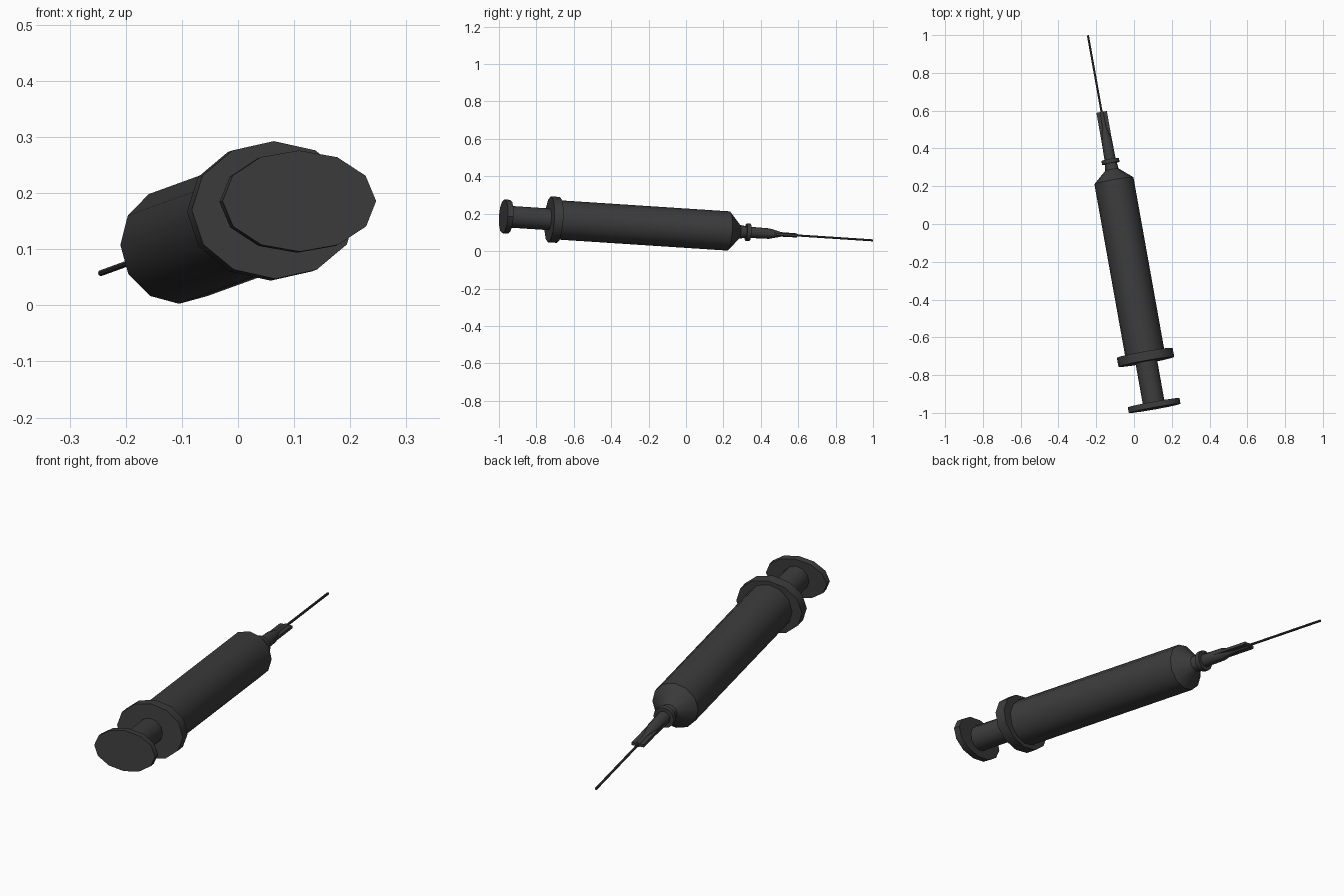
import bpy, bmesh, math
from mathutils import Matrix, Vector

if "Cube" in bpy.data.objects:
    bpy.data.objects.remove(bpy.data.objects["Cube"])

# Tilted axis of the syringe; stations are given by world y along this axis
SX, SZ = -0.179, -0.065
axis = Vector((SX, 1, SZ)).normalized()
side = axis.cross(Vector((0, 0, 1))).normalized()
up = side.cross(axis)
frame = Matrix((side, axis, up)).transposed().to_4x4()
frame.translation = Vector((0.06 + 0.70 * SX, 0, 0.168 + 0.70 * SZ))
STRETCH = Vector((SX, 1, SZ)).length


def finish(name, bm):
    bmesh.ops.recalc_face_normals(bm, faces=bm.faces)
    mesh = bpy.data.meshes.new(name)
    bm.to_mesh(mesh)
    bm.free()
    obj = bpy.data.objects.new(name, mesh)
    obj.matrix_world = frame
    bpy.context.collection.objects.link(obj)
    bpy.ops.object.select_all(action='DESELECT')
    obj.select_set(True)
    bpy.context.view_layer.objects.active = obj
    bpy.ops.object.shade_smooth_by_angle(angle=math.radians(40))
    mat = bpy.data.materials.get("dark") or bpy.data.materials.new("dark")
    mat.diffuse_color = (0.045, 0.045, 0.045, 1)
    mat.use_nodes = True
    mat.node_tree.nodes["Principled BSDF"].inputs["Base Color"].default_value = mat.diffuse_color
    mesh.materials.append(mat)


def lathe(name, profile, sides=12, flat=1.0):
    """Capped tube through (y, radius) stations; flat squashes its height."""
    bm = bmesh.new()
    rings = []
    for y, r in profile:
        rings.append([bm.verts.new((r * math.sin(a), y * STRETCH, r * flat * math.cos(a)))
                      for a in (2 * math.pi * i / sides for i in range(sides))])
    for a, b in zip(rings, rings[1:]):
        for i in range(sides):
            j = (i + 1) % sides
            bm.faces.new((a[i], a[j], b[j], b[i]))
    bm.faces.new(rings[0])
    bm.faces.new(rings[-1])
    finish(name, bm)


# Plunger: oval thumb plate and rod
lathe("thumb_plate", [(-0.976, 0.139), (-0.946, 0.139)], flat=0.65)
lathe("plunger_rod", [(-0.95, 0.058), (-0.71, 0.058)])

# Barrel with oval finger flange and tapered nose
lathe("finger_flange", [(-0.73, 0.15), (-0.682, 0.15)], flat=0.82)
lathe("barrel", [(-0.70, 0.105), (0.229, 0.105), (0.288, 0.036), (0.33, 0.03)])

# Needle hub: collar, tapering body and two side fins
lathe("hub_collar", [(0.321, 0.047), (0.342, 0.047)])
lathe("needle_hub", [(0.335, 0.03), (0.445, 0.028), (0.51, 0.012), (0.593, 0.011)])
bm = bmesh.new()
bmesh.ops.create_cube(bm, size=1, matrix=Matrix.Translation((0, 0.495 * STRETCH, 0))
                      @ Matrix.Diagonal((0.056, 0.196 * STRETCH, 0.013, 1)))
finish("hub_fins", bm)

# Needle
lathe("needle", [(0.58, 0.0055), (0.999, 0.0055)], sides=8)
